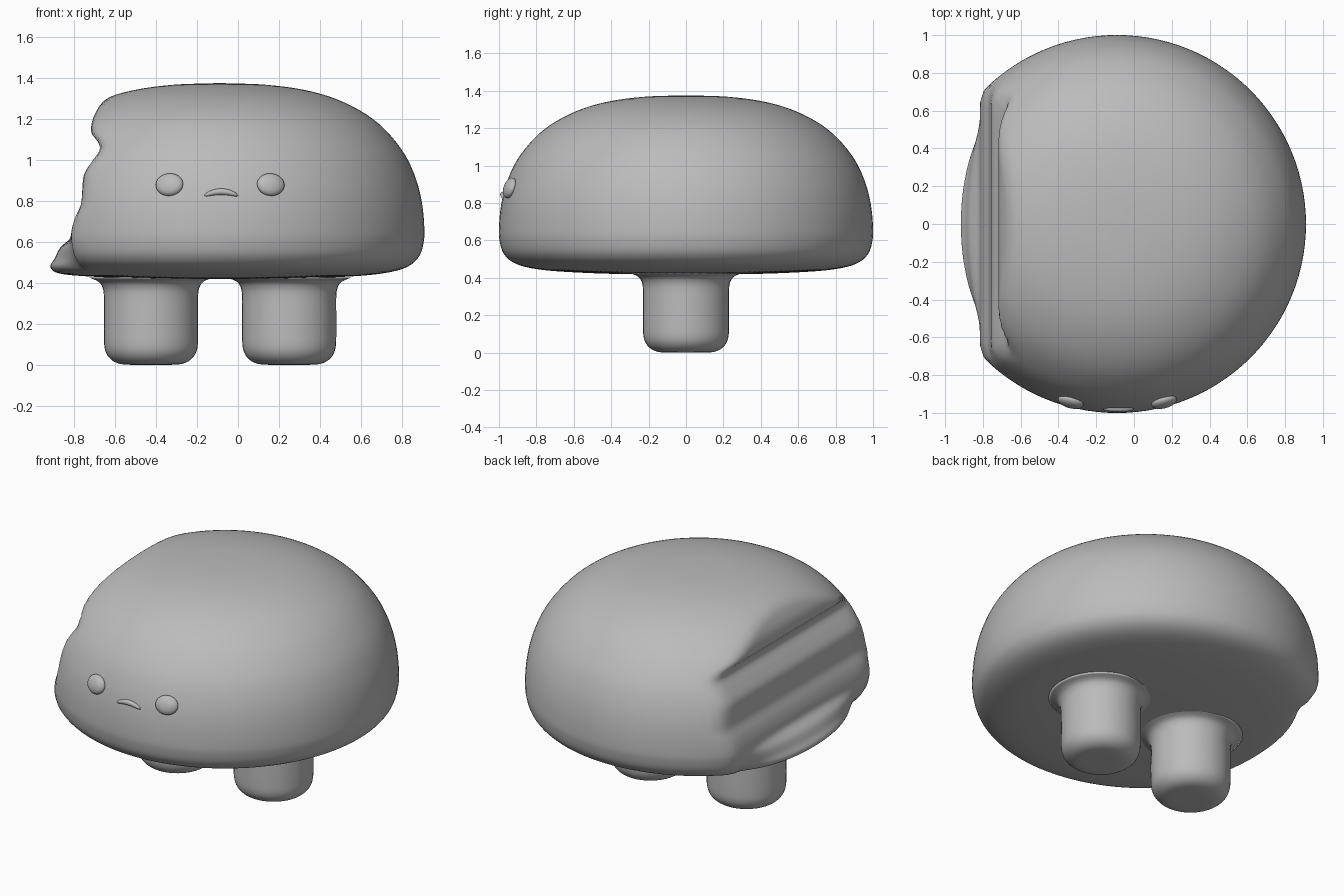
import bpy, bmesh, math
from mathutils import Vector, Matrix

if "Cube" in bpy.data.objects:
    bpy.data.objects.remove(bpy.data.objects["Cube"])

grey = bpy.data.materials.new("plain_grey")
grey.diffuse_color = (0.5, 0.5, 0.5, 1)
grey.use_nodes = True
grey.node_tree.nodes["Principled BSDF"].inputs["Base Color"].default_value = grey.diffuse_color
CX = -0.09  # body axis


def interp(table, v):
    """Smooth lookup in a sorted list of (key, value) pairs (cubic Hermite)."""
    if v <= table[0][0]:
        return table[0][1]
    if v >= table[-1][0]:
        return table[-1][1]
    i = max(k for k in range(len(table) - 1) if table[k][0] <= v)

    def slope(k):
        a, b = table[max(k - 1, 0)], table[min(k + 1, len(table) - 1)]
        return (b[1] - a[1]) / (b[0] - a[0])
    (x0, y0), (x1, y1) = table[i], table[i + 1]
    h = x1 - x0
    t = (v - x0) / h
    return ((2*t**3 - 3*t*t + 1) * y0 + (t**3 - 2*t*t + t) * h * slope(i)
            + (3*t*t - 2*t**3) * y1 + (t**3 - t*t) * h * slope(i + 1))


def skin(name, rings, cap=True):
    """Join a stack of equal-sized point rings into a closed smooth mesh."""
    bm = bmesh.new()
    rows = [[bm.verts.new(p) for p in ring] for ring in rings]
    n = len(rows[0])
    for a, b in zip(rows, rows[1:]):
        for i in range(n):
            j = (i + 1) % n
            bm.faces.new((a[i], a[j], b[j], b[i]))
    for row in (rows[0], rows[-1]):
        mid = bm.verts.new(sum((v.co for v in row), Vector()) / n)
        for i in range(n):
            bm.faces.new((row[i], row[(i + 1) % n], mid))
    bmesh.ops.recalc_face_normals(bm, faces=bm.faces)
    for f in bm.faces:
        f.smooth = True
    me = bpy.data.meshes.new(name)
    bm.to_mesh(me)
    bm.free()
    me.materials.append(grey)
    ob = bpy.data.objects.new(name, me)
    bpy.context.collection.objects.link(ob)
    return ob


# Dome outline as (radius, height), from the underside up to the crown
outline = [(0.03, .42), (.35, .42), (.65, .432), (.82, .45), (.92, .48), (.975, .53),
           (.997, .6), (1.0, .67), (.99, .78), (.965, .89), (.92, 1.0), (.86, 1.09),
           (.78, 1.175), (.68, 1.245), (.55, 1.305), (.4, 1.345), (.22, 1.368), (.03, 1.375)]
r_of = [(i, p[0]) for i, p in enumerate(outline)]
z_of = [(i, p[1]) for i, p in enumerate(outline)]

# Rippled cut on the left side: height -> wall x, plus a shelf bulging at the foot
wall = [(.42, -.73), (.46, -.755), (.52, -.795), (.6, -.815), (.66, -.812), (.72, -.795),
        (.78, -.768), (.86, -.76), (.93, -.752), (.99, -.715), (1.05, -.675),
        (1.09, -.685), (1.13, -.715), (1.19, -.712), (1.25, -.685), (1.3, -.65), (1.38, -.6)]
shelf = [(.42, .06), (.44, .13), (.475, .15), (.52, .10), (.575, .055), (.61, .01), (.63, 0)]

SEG, SUB = 112, 6
rings = []
for k in range((len(outline) - 1) * SUB + 1):
    r, z = interp(r_of, k / SUB), interp(z_of, k / SUB)
    ring = []
    for s in range(SEG):
        a = math.tau * s / SEG
        c, rho = math.cos(a), r
        if c < -0.1:
            y = 0.72 * abs(math.sin(a) / c)
            d = CX - interp(wall, z) + interp(shelf, z) * max(0, 1 - (y / .56) ** 2)
            w = d / -c
            # soft minimum rounds the edge where cut meets dome
            soft = 0.05
            h = max(soft - abs(rho - w), 0) / soft
            rho = min(rho, w) - h * h * soft * 0.25
        ring.append((CX + rho * c, rho * math.sin(a), z))
    rings.append(ring)
skin("mushroom_body", rings)

# Two stubby legs flaring into the underside
leg = [(.03, .005), (.13, .006), (.18, .02), (.212, .05), (.227, .09), (.23, .15),
       (.23, .25), (.23, .34), (.236, .38), (.255, .41), (.30, .43)]
lr = [(i, p[0]) for i, p in enumerate(leg)]
lz = [(i, p[1]) for i, p in enumerate(leg)]
for name, x in (("left_leg", -.425), ("right_leg", .25)):
    rings = []
    for k in range((len(leg) - 1) * 3 + 1):
        r, z = interp(lr, k / 3), max(0, interp(lz, k / 3) - .005)
        rings.append([(x + r * math.cos(math.tau * s / 40),
                       r * math.sin(math.tau * s / 40), z) for s in range(40)])
    skin(name, rings)

# Oval eyes lying against the curved front
for name, x in (("left_eye", -.335), ("right_eye", .16)):
    bm = bmesh.new()
    bmesh.ops.create_uvsphere(bm, u_segments=24, v_segments=14, radius=1)
    yaw = math.asin((x - CX) / .97)
    place = (Matrix.Translation((x, -.942, .88)) @ Matrix.Rotation(yaw, 4, 'Z')
             @ Matrix.Rotation(-.32, 4, 'X') @ Matrix.Diagonal((.069, .03, .057, 1)))
    bm.transform(place)
    for f in bm.faces:
        f.smooth = True
    me = bpy.data.meshes.new(name)
    bm.to_mesh(me)
    bm.free()
    me.materials.append(grey)
    bpy.context.collection.objects.link(bpy.data.objects.new(name, me))

# Small frowning mouth: a tapered arc
rings = []
for k in range(17):
    t = -1 + k / 8
    thick = .003 + .013 * math.sqrt(max(0, 1 - t * t))
    x, z = -.082 + .081 * t, .845 - .018 * t * t
    rings.append([(x, -.978 + thick * math.cos(math.tau * s / 12),
                   z + thick * math.sin(math.tau * s / 12)) for s in range(12)])
skin("mouth", rings)
